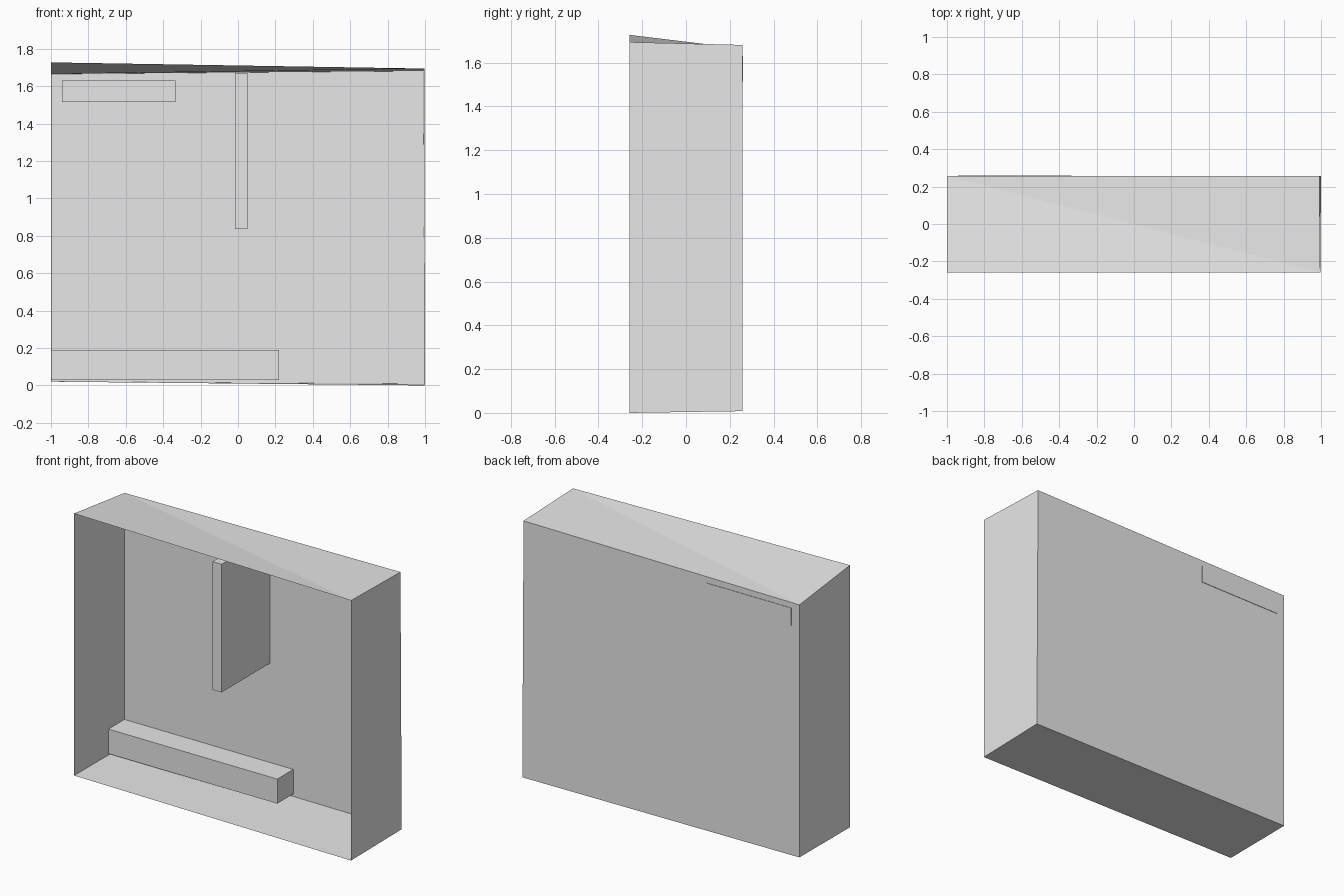
import bpy
import bmesh

cube = bpy.data.objects.get("Cube")
if cube:
    bpy.data.objects.remove(cube, do_unlink=True)

# Single plain colour
gray = bpy.data.materials.new("plain_gray")
gray.use_nodes = True
color = (0.8, 0.8, 0.8, 1)
gray.diffuse_color = color
gray.node_tree.nodes["Principled BSDF"].inputs["Base Color"].default_value = color


def add_object(name, bm):
    mesh = bpy.data.meshes.new(name)
    bm.to_mesh(mesh)
    bm.free()
    mesh.materials.append(gray)
    obj = bpy.data.objects.new(name, mesh)
    bpy.context.collection.objects.link(obj)
    return obj


def panel(name, *corners):
    """Sheet panel; four-sided ones fold along the first-third corner diagonal."""
    bm = bmesh.new()
    v = [bm.verts.new(c) for c in corners]
    bm.faces.new((v[0], v[1], v[2]))
    bm.faces.new((v[0], v[2], v[3]))
    return add_object(name, bm)


def box(name, low, high):
    bm = bmesh.new()
    bmesh.ops.create_cube(bm, size=1)
    for v in bm.verts:
        v.co = [(a + b) / 2 + c * (b - a) for a, b, c in zip(low, high, v.co)]
    return add_object(name, bm)


# Slightly skewed corners of the open-fronted shell
front, back = -0.259, 0.257
floor_fr, floor_fl = (-1, front, 0.02), (0.996, front, 0)
floor_br, floor_bl = (-0.997, back, 0.02), (1, back, 0.008)
top_fr, top_fl = (-1, front, 1.727), (0.996, front, 1.694)
top_br, top_bl = (-0.997, back, 1.665), (0.991, back, 1.681)

# Thin walls, floor and roof
panel("back_wall", floor_br, floor_bl, top_bl, top_br)
panel("right_wall", floor_fr, floor_br, top_br, top_fr)
panel("left_wall", floor_bl, floor_fl, top_fl, top_bl)
panel("floor", floor_br, floor_fr, floor_fl, floor_bl)
panel("roof", top_br, top_fr, top_fl, top_bl)

# Fittings inside the shell
box("low_bench", (-0.997, 0.09, 0.03), (0.22, 0.255, 0.19))
box("hanging_divider", (-0.015, -0.24, 0.835), (0.05, 0.256, 1.67))
box("high_wall_box", (-0.94, 0.17, 1.515), (-0.335, 0.26, 1.63))
